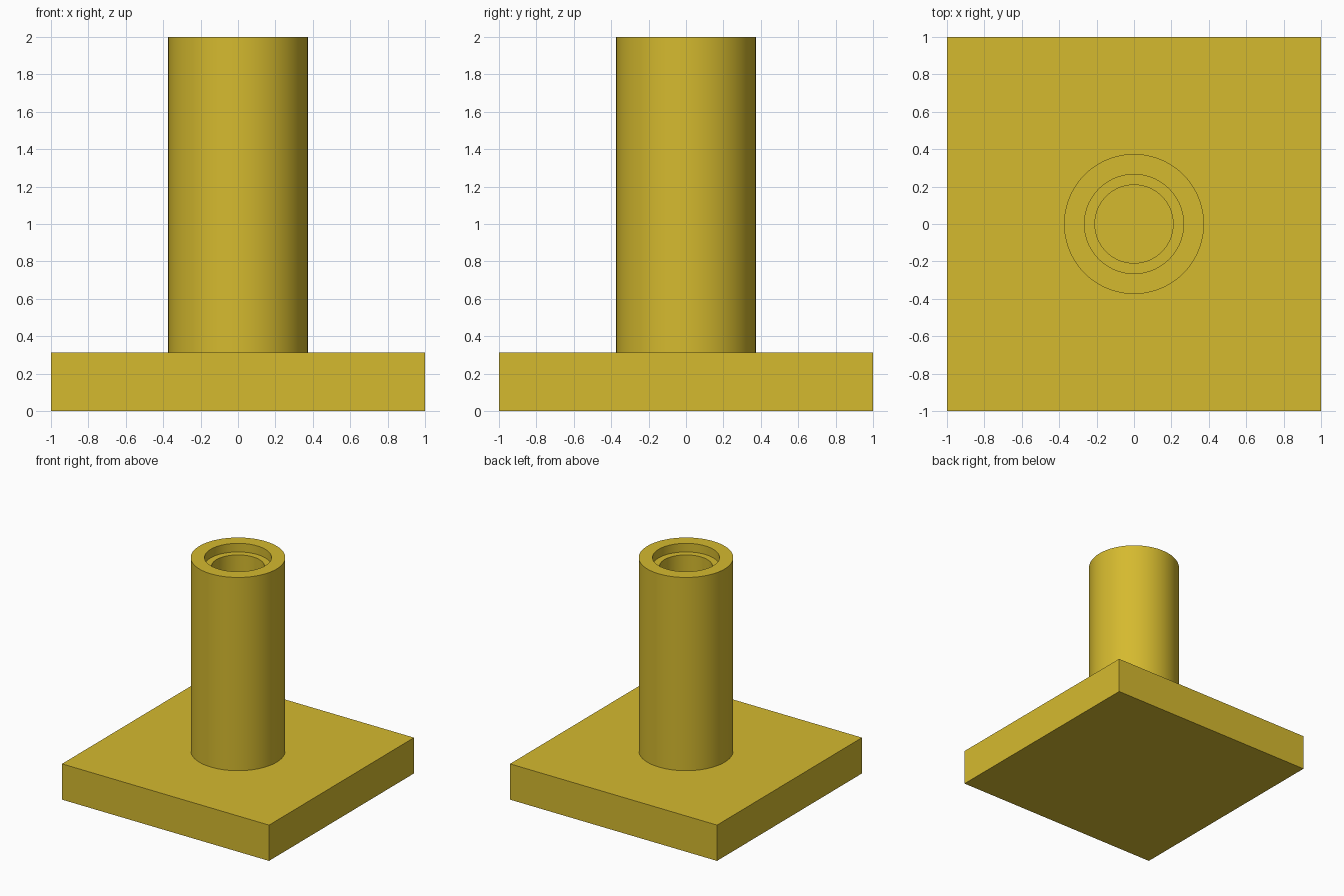
import bpy, bmesh, math

if "Cube" in bpy.data.objects:
    bpy.data.objects.remove(bpy.data.objects["Cube"])

BASE_TOP = 0.3125   # top of the square plate
SEGMENTS = 96

# One mustard yellow for everything
yellow = bpy.data.materials.new("mustard_yellow")
yellow.diffuse_color = (0.665, 0.49, 0.028, 1.0)
yellow.use_nodes = True
yellow.node_tree.nodes["Principled BSDF"].inputs["Base Color"].default_value = yellow.diffuse_color


def add_object(name, bm):
    bmesh.ops.recalc_face_normals(bm, faces=bm.faces)
    mesh = bpy.data.meshes.new(name)
    bm.to_mesh(mesh)
    bm.free()
    obj = bpy.data.objects.new(name, mesh)
    bpy.context.collection.objects.link(obj)
    mesh.materials.append(yellow)
    return obj


# Square base plate
bm = bmesh.new()
bmesh.ops.create_cube(bm, size=1.0)
for v in bm.verts:
    v.co = (v.co.x * 2, v.co.y * 2, (v.co.z + 0.5) * BASE_TOP)
add_object("base_plate", bm)

# Round post with a stepped bore: outer wall, rim, counterbore, ledge, bore
profile = [(0.374, BASE_TOP), (0.374, 2.0), (0.265, 2.0),
           (0.265, 1.925), (0.209, 1.925), (0.209, BASE_TOP)]
bm = bmesh.new()
rings = []
for r, z in profile:
    rings.append([bm.verts.new((r * math.cos(a), r * math.sin(a), z))
                  for a in (2 * math.pi * i / SEGMENTS for i in range(SEGMENTS))])
for low, high in zip(rings, rings[1:]):
    for i in range(SEGMENTS):
        j = (i + 1) % SEGMENTS
        bm.faces.new((low[i], low[j], high[j], high[i]))
post = add_object("hollow_post", bm)

# Smooth round walls with crisp rims
bpy.context.view_layer.objects.active = post
post.select_set(True)
bpy.ops.object.shade_smooth_by_angle(angle=math.radians(30))
